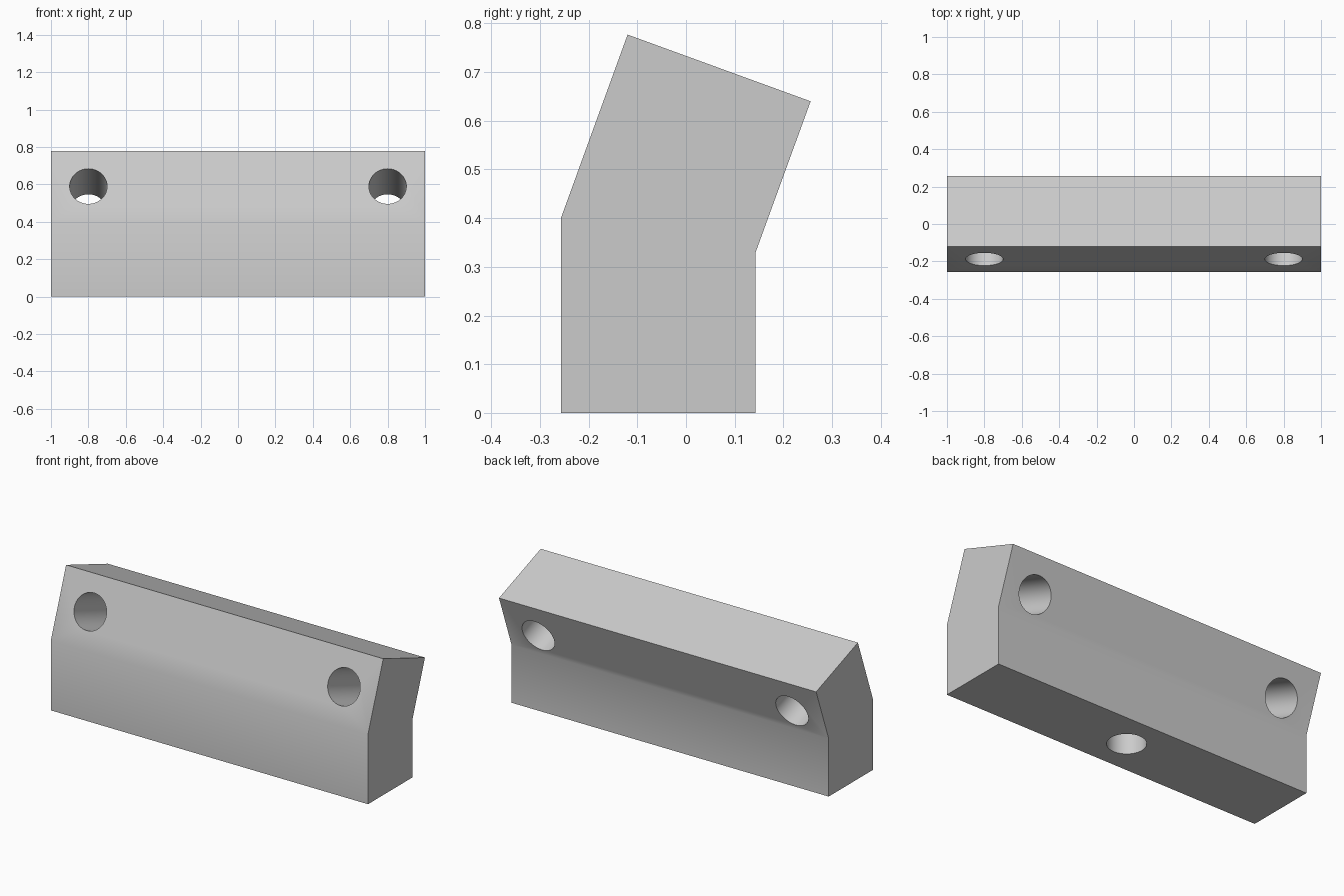
import bpy, bmesh
from math import radians, pi
from mathutils import Vector

cube = bpy.data.objects.get("Cube")
if cube:
    bpy.data.objects.remove(cube, do_unlink=True)

grey = bpy.data.materials.new("plain_grey")
grey.use_nodes = True
colour = (0.6, 0.6, 0.6, 1)
grey.diffuse_color = colour
grey.node_tree.nodes["Principled BSDF"].inputs["Base Color"].default_value = colour

# Bent block: side profile (y, z) extruded along x
PROFILE = [(-0.257, 0), (0.143, 0), (0.143, 0.33), (0.256, 0.64),
           (-0.12, 0.777), (-0.257, 0.4)]
bm = bmesh.new()
face = bm.faces.new([bm.verts.new((-1, y, z)) for y, z in PROFILE])
ext = bmesh.ops.extrude_face_region(bm, geom=[face])
bmesh.ops.translate(bm, vec=(2, 0, 0),
                    verts=[v for v in ext["geom"] if isinstance(v, bmesh.types.BMVert)])
bmesh.ops.recalc_face_normals(bm, faces=bm.faces)
mesh = bpy.data.meshes.new("bent_block")
bm.to_mesh(mesh)
bm.free()
mesh.materials.append(grey)
block = bpy.data.objects.new("bent_block", mesh)
bpy.context.collection.objects.link(block)


def drill(name, centre, length, tilt):
    """Cut a round hole; tilt turns the drill axis about x."""
    bpy.ops.mesh.primitive_cylinder_add(vertices=64, radius=0.1, depth=length,
                                        location=centre, rotation=(tilt, 0, 0))
    cutter = bpy.context.object
    cutter.name = name
    cutter.data.materials.append(grey)
    cutter.hide_render = True
    cutter.hide_set(True)
    mod = block.modifiers.new(name, "BOOLEAN")
    mod.operation = "DIFFERENCE"
    mod.solver = "EXACT"
    mod.object = cutter
    return cutter


# Two through holes square to the leaning part, one blind hole underneath
cutters = [drill(side + "_hole_cutter", (x, 0, 0.521), 0.8, pi / 2 - radians(20))
           for side, x in (("right", -0.8), ("left", 0.8))]
cutters.append(drill("base_hole_cutter", (0, -0.057, 0.15), 0.5, 0))

# Bake the cuts, then smooth the bores and the shallow bend
bpy.ops.object.select_all(action="DESELECT")
block.select_set(True)
bpy.context.view_layer.objects.active = block
for mod in list(block.modifiers):
    bpy.ops.object.modifier_apply(modifier=mod.name)
for cutter in cutters:
    bpy.data.objects.remove(cutter, do_unlink=True)
bpy.ops.object.shade_smooth_by_angle(angle=radians(30))
